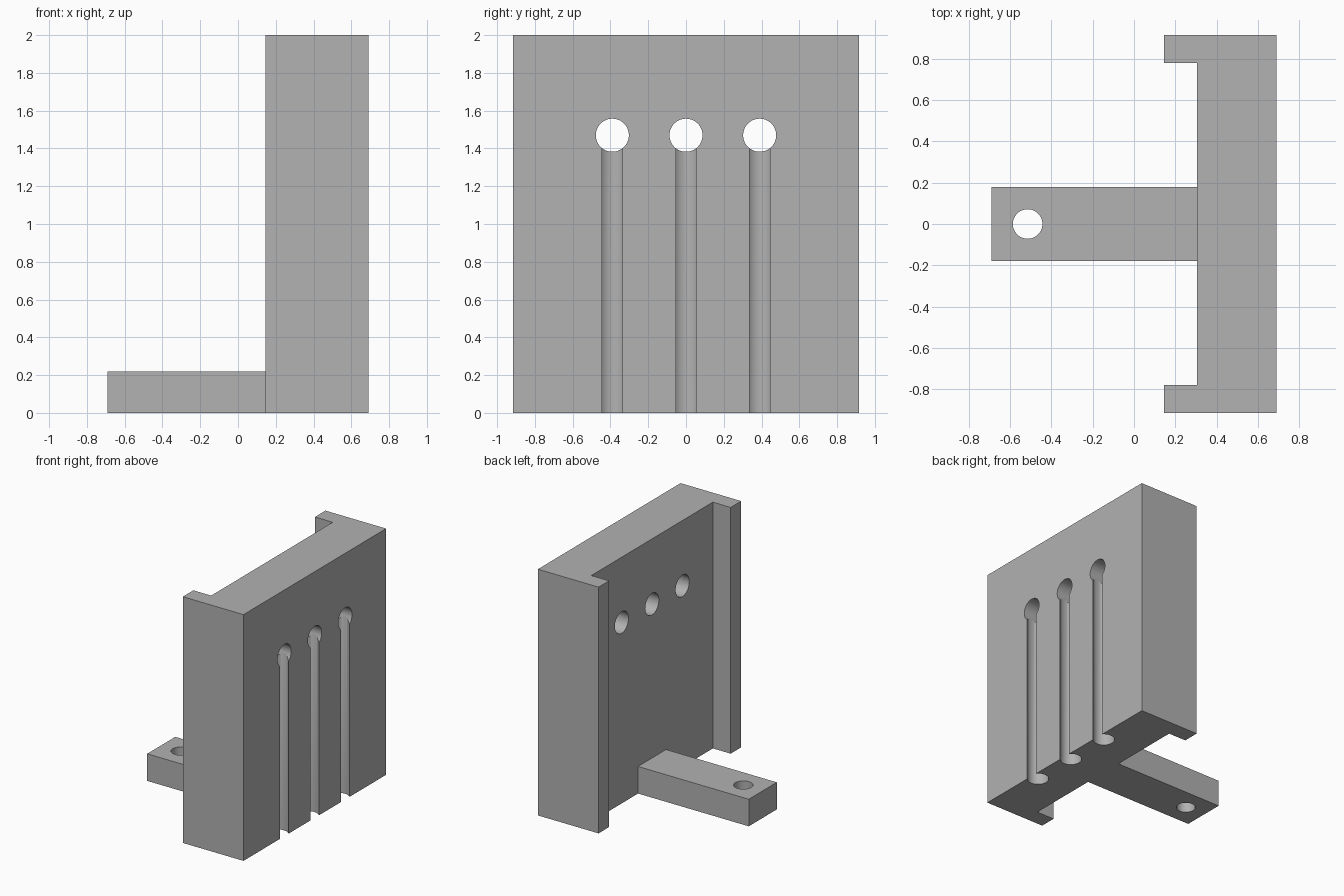
import bpy, bmesh, math
from mathutils import Matrix, Vector

if "Cube" in bpy.data.objects:
    bpy.data.objects.remove(bpy.data.objects["Cube"])

grey = bpy.data.materials.new("plain_grey")
grey.diffuse_color = (0.445, 0.445, 0.445, 1)
grey.use_nodes = True
grey.node_tree.nodes["Principled BSDF"].inputs["Base Color"].default_value = grey.diffuse_color


def prism(name, outline, z0, z1):
    """Extrude a flat outline (x, y) from z0 to z1."""
    bm = bmesh.new()
    face = bm.faces.new([bm.verts.new((x, y, z0)) for x, y in outline])
    top = bmesh.ops.extrude_face_region(bm, geom=[face])["geom"]
    bmesh.ops.translate(bm, vec=(0, 0, z1 - z0),
                        verts=[v for v in top if isinstance(v, bmesh.types.BMVert)])
    bmesh.ops.recalc_face_normals(bm, faces=bm.faces)
    mesh = bpy.data.meshes.new(name)
    bm.to_mesh(mesh)
    bm.free()
    mesh.materials.append(grey)
    obj = bpy.data.objects.new(name, mesh)
    bpy.context.collection.objects.link(obj)
    return obj


def rod(name, centre, radius, length, along_x=False):
    """Cylinder used as a cutter."""
    outline = [(radius * math.cos(2 * math.pi * i / 64), radius * math.sin(2 * math.pi * i / 64))
               for i in range(64)]
    obj = prism(name, outline, -length / 2, length / 2)
    if along_x:
        obj.data.transform(Matrix.Rotation(math.pi / 2, 4, "Y"))
    obj.data.transform(Matrix.Translation(Vector(centre)))
    obj.hide_render = True
    return obj


def combine(target, other, operation):
    """Apply a boolean and remove the helper."""
    mod = target.modifiers.new(operation.lower(), "BOOLEAN")
    mod.operation = operation
    mod.solver = "EXACT"
    mod.object = other
    bpy.context.view_layer.objects.active = target
    bpy.ops.object.modifier_apply(modifier=mod.name)
    bpy.data.objects.remove(other)


# Upright plate with a lip along each side edge
plate = prism("slotted_bracket", [
    (0.69, -0.915), (0.69, 0.915), (0.145, 0.915), (0.145, 0.78),
    (0.305, 0.78), (0.305, -0.78), (0.145, -0.78), (0.145, -0.915)], 0, 2)

# Mounting arm with its bolt hole
arm = prism("arm", [(-0.69, -0.18), (0.45, -0.18), (0.45, 0.18), (-0.69, 0.18)], 0, 0.22)
combine(arm, rod("bolt_hole", (-0.515, 0, 0.11), 0.0715, 0.6), "DIFFERENCE")
combine(plate, arm, "UNION")

# Three keyholes: a through hole above a bore that breaks out of the face
for y in (-0.39, 0, 0.39):
    combine(plate, rod("bore", (0.628, y, 0.685), 0.082, 1.57), "DIFFERENCE")
    combine(plate, rod("through_hole", (0.5, y, 1.47), 0.0875, 0.8, True), "DIFFERENCE")

# Smooth the bores, keep the edges crisp
bpy.ops.object.select_all(action="DESELECT")
plate.select_set(True)
bpy.context.view_layer.objects.active = plate
bpy.ops.object.shade_smooth_by_angle(angle=math.radians(30))
